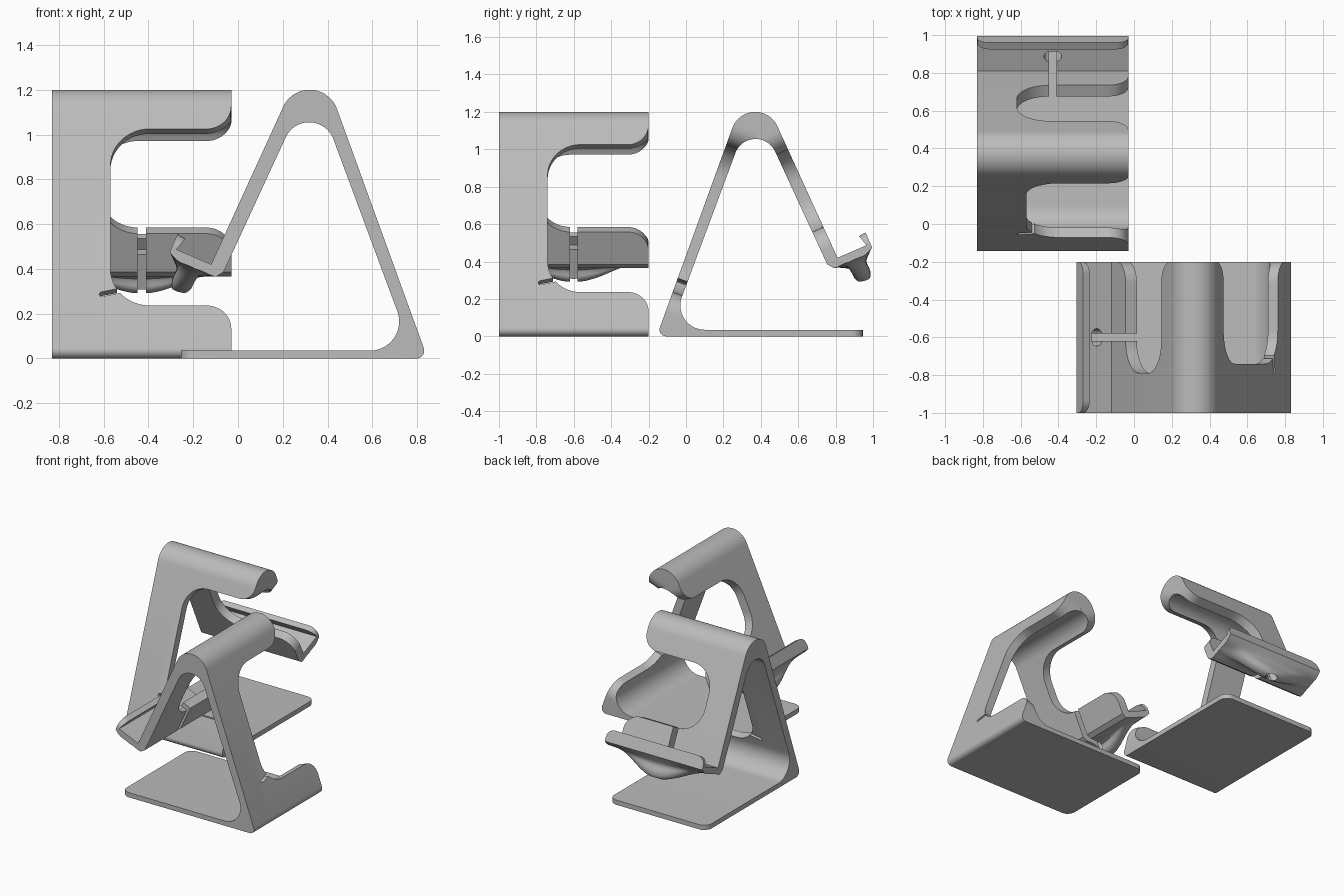
import bpy
import bmesh
from math import cos, sin, pi, radians, atan2
from mathutils import Vector, Matrix

cube = bpy.data.objects.get("Cube")
if cube:
    bpy.data.objects.remove(cube)

grey = bpy.data.materials.new("plain_grey")
grey.use_nodes = True
colour = (0.5, 0.5, 0.5, 1)
grey.diffuse_color = colour
grey.node_tree.nodes["Principled BSDF"].inputs["Base Color"].default_value = colour

Y_SOLID, Y_OPEN, Y_MID = -1.0, -0.2, -0.6


def arc(cx, cy, r, a0, a1, n=12):
    steps = [radians(a0 + (a1 - a0) * i / n) for i in range(n + 1)]
    return [Vector((cx + r * cos(a), cy + r * sin(a))) for a in steps]


def spline(pts, n=3):
    """Smooth curve through the given points."""
    p = [Vector(q) for q in pts]
    p = [p[0]] + p + [p[-1]]
    out = []
    for a, b, c, d in zip(p, p[1:], p[2:], p[3:]):
        for i in range(n):
            t = i / n
            out.append(0.5 * (2 * b + (c - a) * t + (2 * a - 5 * b + 4 * c - d) * t * t
                              + (3 * b - a - 3 * c + d) * t ** 3))
    return out + [p[-1]]


def make_object(name, bm):
    bmesh.ops.recalc_face_normals(bm, faces=bm.faces)
    mesh = bpy.data.meshes.new(name)
    bm.to_mesh(mesh)
    bm.free()
    mesh.materials.append(grey)
    ob = bpy.data.objects.new(name, mesh)
    bpy.context.collection.objects.link(ob)
    return ob


def loft(bm, rings):
    """Closed skin over equal rings of points, capped at both ends."""
    rows = [[bm.verts.new(p) for p in ring] for ring in rings]
    n = len(rows[0])
    for a, b in zip(rows, rows[1:]):
        for i in range(n):
            j = (i + 1) % n
            bm.faces.new((a[i], a[j], b[j], b[i]))
    bm.faces.new(rows[0])
    bm.faces.new(rows[-1])
    return rows


def prism(name, outline, origin, u, v, n0, n1):
    """Flat outline in the u, v plane, extruded along their normal."""
    u, v, origin = Vector(u).normalized(), Vector(v).normalized(), Vector(origin)
    normal = u.cross(v)
    bm = bmesh.new()
    loft(bm, [[origin + u * p[0] + v * p[1] + normal * d for p in outline] for d in (n0, n1)])
    ob = make_object(name, bm)
    ob.hide_render = True
    return ob


# Side profile: base tip, foot, back leg, apex, front leg, hook, lip
tip = [Vector((-0.255, 0.035)), Vector((-0.255, 0))]
lip = [Vector((-0.235, 0.535)), Vector((-0.27, 0.556))]
outside = tip + arc(0.797, 0.035, 0.035, -90, 20, 8) + arc(0.32, 1.07, 0.13, 20, 155.5, 24)
outside += [Vector((-0.12, 0.42)), Vector((-0.275, 0.487))] + lip
inside = [Vector((-0.065, 0.385))] + arc(0.318, 0.94, 0.115, 155.5, 20, 24)
inside += arc(0.59, 0.165, 0.13, 20, -90, 14)

# Underside of the hook: plain at the ends, swelling to a cable boss mid-width
plain = spline([(-0.305, 0.475), (-0.285, 0.45), (-0.26, 0.43), (-0.235, 0.42), (-0.21, 0.41),
                (-0.19, 0.40), (-0.17, 0.393), (-0.15, 0.385), (-0.125, 0.373), (-0.1, 0.365)])
swollen = spline([(-0.305, 0.475), (-0.288, 0.44), (-0.275, 0.40), (-0.295, 0.35), (-0.29, 0.305),
                  (-0.245, 0.29), (-0.21, 0.31), (-0.195, 0.355), (-0.13, 0.367), (-0.1, 0.365)])

# Stand body lofted across its width
offsets = [-0.4] + [-0.33 + 0.03 * i for i in range(23)] + [0.4]
rings = []
for d in offsets:
    f = (1 + cos(pi * d / 0.4)) / 2
    under = [a.lerp(b, f) for a, b in zip(plain, swollen)]
    rings.append([(p.x, Y_MID + d, p.y) for p in outside + under + inside])
bm = bmesh.new()
rows = loft(bm, rings)

# Rounded corners on the base tip and the lip
lip_start = len(outside) - 2
corners = []
for row in (rows[0], rows[-1]):
    for i in (0, lip_start):
        corners.append(bm.edges.get((row[i], row[i + 1])))
bmesh.ops.bevel(bm, geom=corners, offset=0.06, segments=6, profile=0.5, affect='EDGES')
body = make_object("phone_stand_a", bm)


def opening(length, end, r=0.175, c=0.11):
    """Outline of a leg cutout, open on one side with flared corners."""
    top = Y_OPEN
    pts = arc(-c, top - c, c, 90, 0) + arc(r, end + r, r, 180, 270)
    pts += arc(length - r, end + r, r, 270, 360) + arc(length + c, top - c, c, 180, 90)
    return pts + [Vector((length + c, top + 0.1)), Vector((-c, top + 0.1))]


def capsule(half, r):
    return arc(half, 0, r, -90, 90) + arc(-half, 0, r, 90, 270)


Y = Vector((0, 1, 0))
back_dir = Vector((-0.283, 0, 0.79))
front_dir = Vector((0.189, 0, 0.415))
back_foot = Vector((0.757, 0, 0.235))
plate_dir = Vector((0.155, 0, -0.067)).normalized()
hole = Vector((-0.197, Y_MID, 0.454))
slot = [Vector(p) for p in ((0, -0.02), (0.26, -0.02), (0.26, 0.02), (0, 0.02))]
tilt = radians(12)
notch_u = Y * cos(tilt) + back_dir.normalized() * sin(tilt)
notch_v = back_dir.normalized() * cos(tilt) - Y * sin(tilt)

cutters = [
    prism("back_leg_opening", opening(back_dir.length, -0.74), back_foot, back_dir, Y, -0.05, 0.14),
    prism("front_leg_opening", opening(front_dir.length, -0.79), (-0.046, 0, 0.585),
          front_dir, Y, -0.14, 0.05),
    prism("cable_hole", capsule(0.018, 0.028), hole, Y, plate_dir, -0.3, 0.3),
    prism("cable_slot", slot, hole, plate_dir, Y, -0.25, 0.25),
    prism("cable_notch", capsule(0.045, 0.011), back_foot + back_dir * 0.075 + Y * -0.735,
          notch_u, notch_v, -0.15, 0.15),
]
# Both leg openings extend inward from the outer face
for cutter in cutters:
    mod = body.modifiers.new(cutter.name, 'BOOLEAN')
    mod.operation = 'DIFFERENCE'
    mod.solver = 'EXACT'
    mod.object = cutter

bpy.ops.object.select_all(action='DESELECT')
body.select_set(True)
bpy.context.view_layer.objects.active = body
for mod in list(body.modifiers):
    bpy.ops.object.modifier_apply(modifier=mod.name)
for cutter in cutters:
    bpy.data.objects.remove(cutter)
bpy.ops.object.shade_smooth_by_angle(angle=radians(35))

# Second stand, a quarter turn from the first
twin = bpy.data.objects.new("phone_stand_b", body.data)
bpy.context.collection.objects.link(twin)
twin.matrix_world = Matrix.Translation((0.17, 0.69, 0)) @ Matrix.Rotation(-pi / 2, 4, 'Z')
